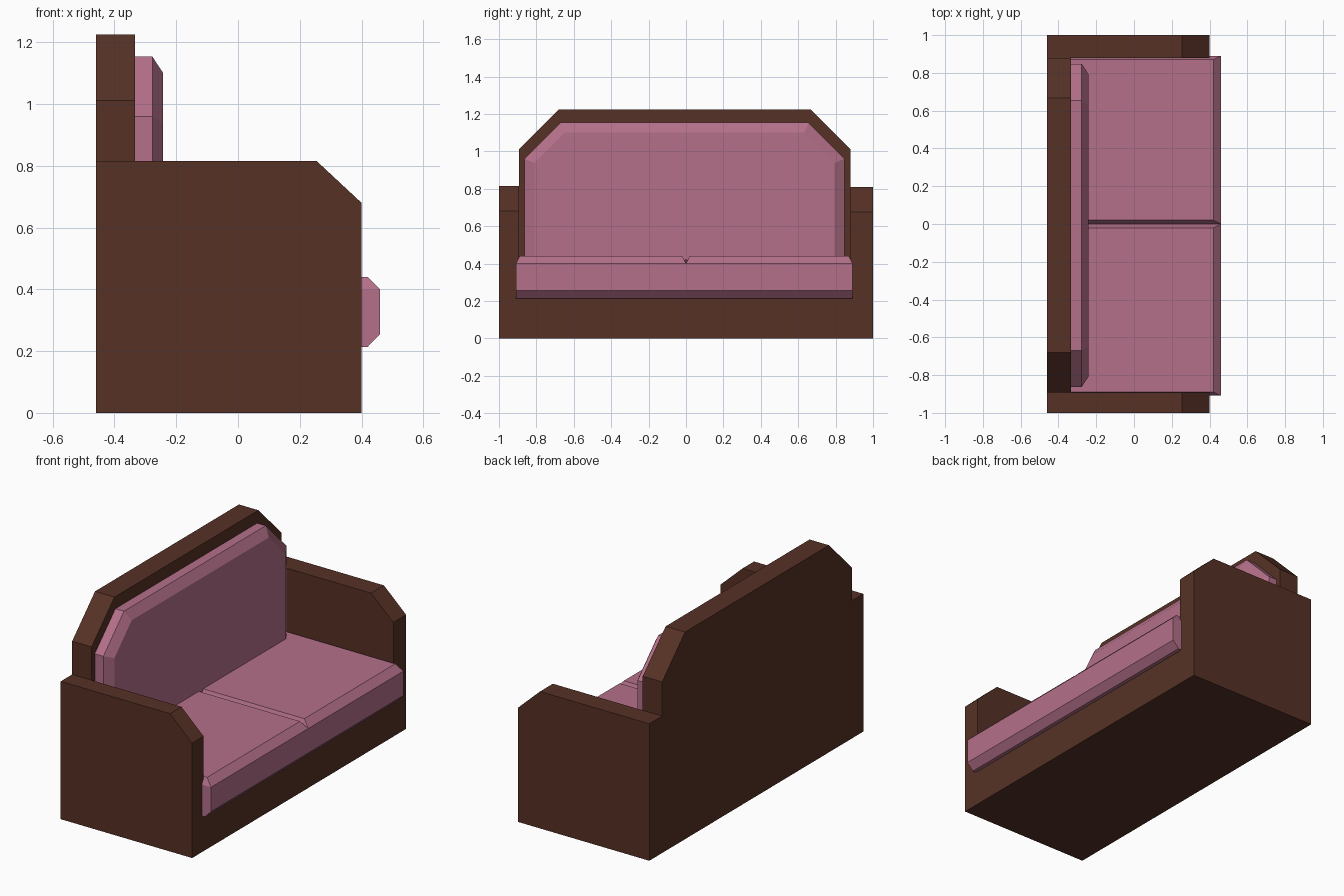
import bpy

if "Cube" in bpy.data.objects:
    bpy.data.objects.remove(bpy.data.objects["Cube"])


def material(name, rgb):
    m = bpy.data.materials.new(name)
    m.diffuse_color = (*rgb, 1)
    m.use_nodes = True
    m.node_tree.nodes["Principled BSDF"].inputs["Base Color"].default_value = m.diffuse_color
    return m


BROWN = material("dark brown wood", (0.093, 0.031, 0.019))
PINK = material("dusty pink fabric", (0.456, 0.162, 0.250))


def loft(name, rings, mat):
    """Flat-faced solid through matching rings of points, capped at both ends."""
    n = len(rings[0])
    verts = [p for r in rings for p in r]
    faces = [list(range(n))[::-1], list(range(len(verts) - n, len(verts)))]
    for k in range(len(rings) - 1):
        for i in range(n):
            j = (i + 1) % n
            faces.append([k * n + i, k * n + j, (k + 1) * n + j, (k + 1) * n + i])
    mesh = bpy.data.meshes.new(name)
    mesh.from_pydata(verts, [], faces)
    mesh.materials.append(mat)
    obj = bpy.data.objects.new(name, mesh)
    bpy.context.collection.objects.link(obj)
    # consistent outward normals
    import bmesh
    bm = bmesh.new()
    bm.from_mesh(mesh)
    bmesh.ops.recalc_face_normals(bm, faces=bm.faces)
    bm.to_mesh(mesh)
    bm.free()
    return obj


def rect(z, x0, x1, y0, y1):
    return [(x0, y0, z), (x1, y0, z), (x1, y1, z), (x0, y1, z)]


def arch(x, y0, y1, bottom, shoulder, top, cut):
    """Upright panel outline with clipped upper corners."""
    return [(x, y0, bottom), (x, y1, bottom), (x, y1, shoulder),
            (x, y1 - cut, top), (x, y0 + cut, top), (x, y0, shoulder)]


# Base
loft("base", [rect(z, -0.46, 0.40, -1, 1) for z in (0, 0.212)], BROWN)

# Arms with a sloped front corner
for name, y0, y1, top in (("right_arm", -1, -0.893, 0.815), ("left_arm", 0.88, 1, 0.81)):
    side = [(-0.46, 0.212), (0.40, 0.212), (0.40, top - 0.135), (0.255, top), (-0.46, top)]
    loft(name, [[(x, y, z) for x, z in side] for y in (y0, y1)], BROWN)

# Backrest panel
loft("backrest", [arch(x, -0.893, 0.88, 0.212, 1.012, 1.225, 0.214)
                  for x in (-0.46, -0.333)], BROWN)

# Back cushion with a chamfered front
loft("back_cushion", [arch(-0.333, -0.863, 0.848, 0.42, 0.96, 1.153, 0.193),
                      arch(-0.277, -0.863, 0.848, 0.42, 0.96, 1.153, 0.193),
                      arch(-0.242, -0.81, 0.795, 0.42, 0.938, 1.10, 0.162)], PINK)

# Two seat cushions: chamfered front edges and upper sides
for name, y0, y1 in (("right_seat_cushion", -0.909, 0), ("left_seat_cushion", 0, 0.89)):
    loft(name, [rect(0.214, -0.333, 0.42, y0, y1),
                rect(0.255, -0.333, 0.46, y0, y1),
                rect(0.40, -0.333, 0.46, y0, y1),
                rect(0.44, -0.333, 0.42, y0 + 0.02, y1 - 0.02)], PINK)
